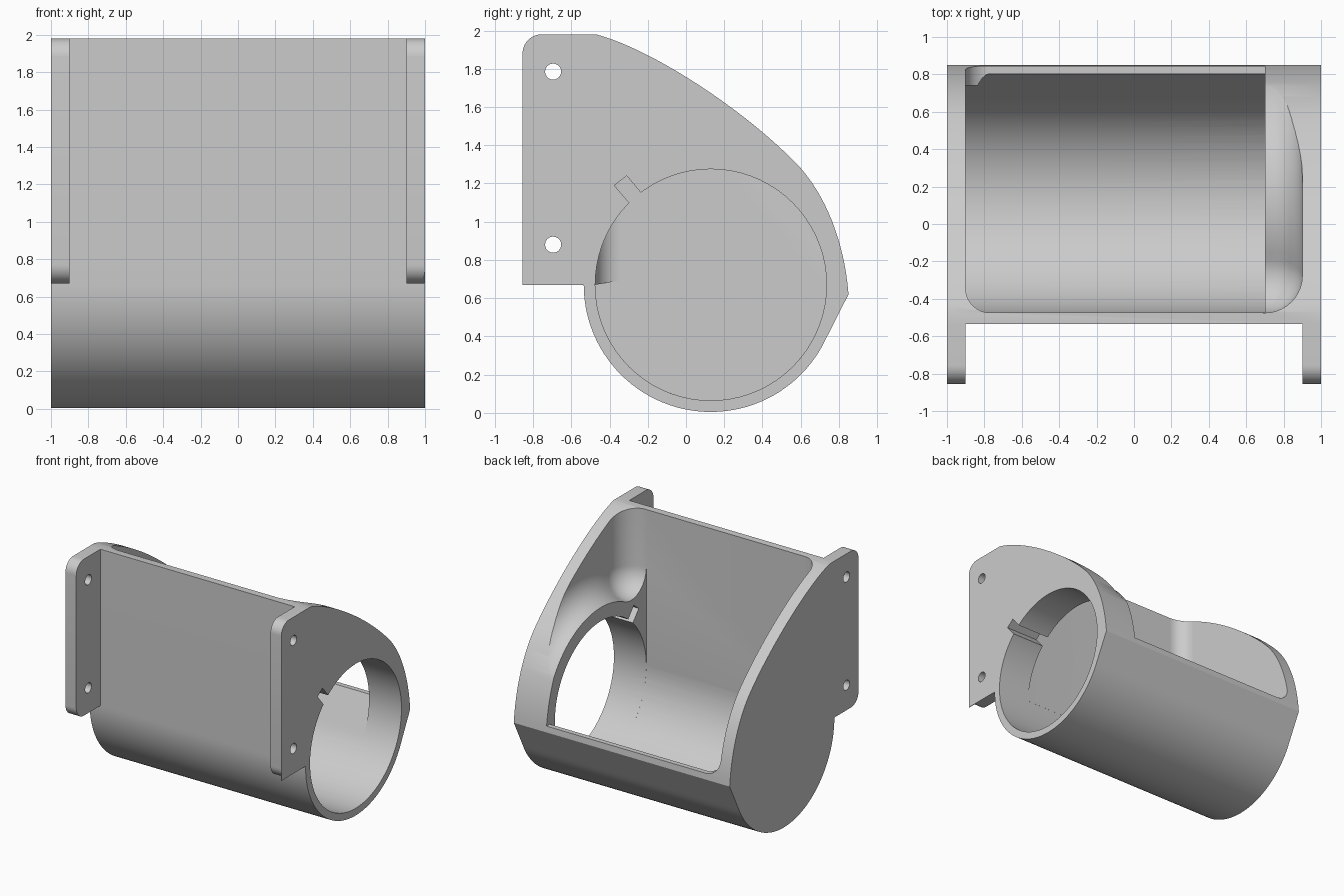
import bpy, bmesh, math
from mathutils import Vector
from mathutils.geometry import interpolate_bezier

cube = bpy.data.objects.get("Cube")
if cube:
    bpy.data.objects.remove(cube, do_unlink=True)

grey = bpy.data.materials.new("plain_grey")
grey.use_nodes = True
colour = (0.6, 0.6, 0.6, 1)
grey.diffuse_color = colour
grey.node_tree.nodes["Principled BSDF"].inputs["Base Color"].default_value = colour

CY, CZ = 0.13, 0.67          # tube axis
R_OUT, R_BORE, R_COLLAR = 0.665, 0.605, 0.72
FRONT, INNER = CY - R_OUT, CY - R_BORE
TOP, TAB_FRONT = 1.98, -0.855


def arc(cy, cz, r, a, b, n):
    """Points of an arc in the side plane, angles in degrees."""
    angles = [math.radians(a + (b - a) * i / n) for i in range(n + 1)]
    return [(cy + r * math.cos(t), cz + r * math.sin(t)) for t in angles]


def bezier(p0, p1, p2, p3, n):
    pts = interpolate_bezier(*[Vector((*p, 0)) for p in (p0, p1, p2, p3)], n)
    return [(p.x, p.y) for p in pts]


def loft(name, sections):
    """Solid through (x, side outline) sections with equal point counts."""
    bm = bmesh.new()
    rings = [[bm.verts.new((x, y, z)) for y, z in pts] for x, pts in sections]
    for a, b in zip(rings, rings[1:]):
        for i in range(len(a)):
            j = (i + 1) % len(a)
            bm.faces.new((a[i], a[j], b[j], b[i]))
    bm.faces.new(rings[0])
    bm.faces.new(rings[-1])
    bmesh.ops.recalc_face_normals(bm, faces=bm.faces)
    mesh = bpy.data.meshes.new(name)
    bm.to_mesh(mesh)
    bm.free()
    mesh.materials.append(grey)
    obj = bpy.data.objects.new(name, mesh)
    bpy.context.collection.objects.link(obj)
    return obj


def prism(name, x0, x1, pts):
    return loft(name, [(x0, pts), (x1, pts)])


def cut(target, cutter):
    cutter.hide_render = True
    mod = target.modifiers.new("cut", "BOOLEAN")
    mod.operation, mod.solver, mod.object = "DIFFERENCE", "EXACT", cutter
    bpy.context.view_layer.objects.active = target
    bpy.ops.object.modifier_apply(modifier=mod.name)


def smooth(obj):
    bpy.ops.object.select_all(action="DESELECT")
    obj.select_set(True)
    bpy.context.view_layer.objects.active = obj
    bpy.ops.object.shade_smooth_by_angle(angle=math.radians(25))


# Housing: flat front, sloping curved top, round underside
outline = [(FRONT, TOP)]
outline += bezier((-0.47, TOP), (-0.17, 1.90), (0.33, 1.57), (0.60, 1.28), 24)
outline += bezier((0.60, 1.28), (0.74, 1.12), (0.83, 0.88), (0.85, 0.62), 16)[1:]
outline += arc(CY, CZ, R_OUT, -25, -180, 48)
housing = prism("housing", -1, 1, outline)


# Upper cavity, rounded where it meets the closed end
def cavity(d):
    d += 0.0005
    return [(INNER + d, 2.4), (INNER + d, CZ), (0.74, CZ), (0.74, CZ + d),
            (1.4, CZ + d), (1.4, 2.4)]


def rounded_end(x, r, direction, section, n=10):
    """Sections whose outline shrinks along a quarter circle."""
    result = []
    for i in range(n + 1):
        t = math.pi / 2 * i / n
        result.append((x + direction * r * math.sin(t), section(r * (1 - math.cos(t)))))
    return result


cutters = [loft("cavity_cutter", [(0.7, cavity(0))] + rounded_end(-0.77, 0.13, -1, cavity))]

# Lower half of the inside, leaning out to the lip at the back
trough = arc(CY, CZ, R_BORE, 180, 335, 48)
trough += [(0.805, CZ), (0.70, CZ + 0.03), (-0.30, CZ + 0.03)]
cutters.append(prism("trough_cutter", -0.9, 0.7, trough))

# Coved recess above the collar at the open end
FILLET = 0.2
fy = INNER + FILLET
rise = math.sqrt((R_COLLAR + FILLET) ** 2 - (fy - CY) ** 2)
contact = math.degrees(math.atan2(rise, fy - CY))


def recess(d):
    d = min(d, FILLET - 0.004)
    pts = [(INNER + d, 2.4)]
    pts += arc(fy, CZ + rise, FILLET - d, 180, 180 + contact, 12)
    pts += arc(CY, CZ, R_COLLAR + d, contact, 0, 32)[1:]
    return pts + [(1.4, CZ), (1.4, 2.4)]


cutters.append(loft("recess_cutter",
                    [(0.69, recess(0))] + rounded_end(0.7, 0.2, 1, recess)))

# Bore through the collar, and its key slot
cutters.append(prism("bore_cutter", 0.69, 1.1, arc(CY, CZ, R_BORE, 0, 355, 71)))
cutters.append(prism("key_slot_cutter", 0.65, 1.1,
                     [(-0.22, 1.01), (-0.375, 1.19), (-0.31, 1.24), (-0.16, 1.06)]))
for cutter in cutters:
    cut(housing, cutter)
smooth(housing)

# Mounting tabs with rounded front corners and two screw holes each
ROUND = 0.1
tab_outline = [(FRONT, CZ), (FRONT, TOP)]
tab_outline += arc(TAB_FRONT + ROUND, TOP - ROUND, ROUND, 90, 180, 10)
tab_outline += arc(TAB_FRONT + ROUND, CZ + ROUND, ROUND, 180, 270, 10)
for z in (0.88, 1.785):
    cutters.append(prism("screw_hole_cutter", -1.2, 1.2,
                         arc(-0.695, z, 0.042, 0, 345, 23)))
for side, x in (("right", -1), ("left", 0.9)):
    tab = prism(side + "_mounting_tab", x, x + 0.1, tab_outline)
    for cutter in cutters[-2:]:
        cut(tab, cutter)
    smooth(tab)

# Thin square corner on the outside of the left tab
prism("left_tab_corner", 0.995, 1,
      [(TAB_FRONT, CZ), (TAB_FRONT + ROUND, CZ),
       (TAB_FRONT + ROUND, CZ + ROUND), (TAB_FRONT, CZ + ROUND)])

for cutter in cutters:
    bpy.data.objects.remove(cutter, do_unlink=True)
